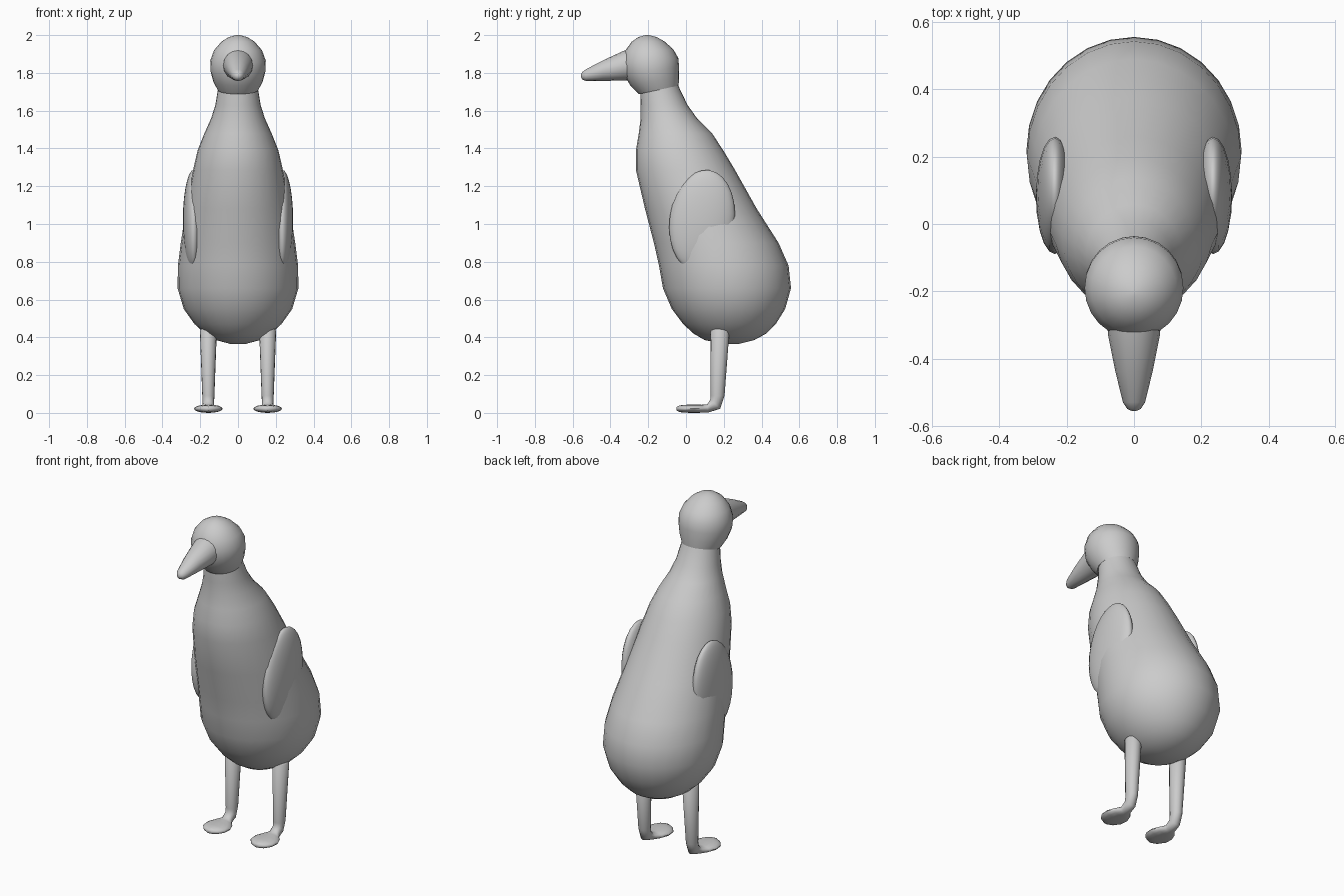
import bpy, bmesh
from math import sin, cos, pi, radians


def finish(bm, name, angle=50):
    bmesh.ops.recalc_face_normals(bm, faces=bm.faces[:])
    me = bpy.data.meshes.new(name)
    bm.to_mesh(me)
    bm.free()
    ob = bpy.data.objects.new(name, me)
    bpy.context.collection.objects.link(ob)
    bpy.ops.object.select_all(action='DESELECT')
    ob.select_set(True)
    bpy.context.view_layer.objects.active = ob
    bpy.ops.object.shade_smooth_by_angle(angle=radians(angle))
    return ob


def loft(name, rings, seg=16, x=0.0, angle=50):
    """Skin of ellipses: (centre y, centre z, half width, half depth, tilt)."""
    bm = bmesh.new()
    loops = []
    for y, z, rx, rd, tilt in rings:
        t = radians(tilt)
        loop = []
        for i in range(seg):
            a = 2 * pi * i / seg
            d = rd * sin(a)
            loop.append(bm.verts.new((x + rx * cos(a), y + d * cos(t), z + d * sin(t))))
        loops.append(loop)
    for a, b in zip(loops, loops[1:]):
        for i in range(seg):
            j = (i + 1) % seg
            bm.faces.new((a[i], a[j], b[j], b[i]))
    bm.faces.new(loops[0])
    bm.faces.new(loops[-1])
    return finish(bm, name, angle)


# Body and neck: (z, half width, front y, back y)
profile = [
    (0.365, 0.04, 0.20, 0.28), (0.385, 0.115, 0.10, 0.36), (0.42, 0.175, 0.04, 0.425),
    (0.47, 0.23, -0.015, 0.475), (0.55, 0.287, -0.075, 0.525), (0.66, 0.32, -0.122, 0.556),
    (0.78, 0.318, -0.143, 0.543), (0.90, 0.303, -0.17, 0.49), (1.08, 0.275, -0.217, 0.375),
    (1.285, 0.238, -0.265, 0.26), (1.39, 0.214, -0.265, 0.197), (1.48, 0.178, -0.25, 0.138),
    (1.56, 0.142, -0.24, 0.058), (1.63, 0.12, -0.24, 0.008), (1.72, 0.105, -0.243, -0.035),
    (1.78, 0.095, -0.24, -0.06),
]
loft("body", [((f + b) / 2, z, w, (b - f) / 2, 0) for z, w, f, b in profile], seg=28)

# Head
loft("head", [
    (-0.145, 1.71, 0.108, 0.108, 12), (-0.165, 1.755, 0.131, 0.131, 10),
    (-0.182, 1.81, 0.146, 0.147, 8), (-0.19, 1.865, 0.147, 0.15, 5),
    (-0.195, 1.92, 0.127, 0.128, 2), (-0.20, 1.965, 0.088, 0.088, 0),
    (-0.203, 1.99, 0.048, 0.048, 0), (-0.205, 2.0, 0.01, 0.01, 0),
], seg=24)

# Beak
loft("beak", [
    (-0.24, 1.85, 0.085, 0.085, 90), (-0.33, 1.838, 0.077, 0.079, 90),
    (-0.44, 1.812, 0.055, 0.054, 90), (-0.53, 1.788, 0.033, 0.031, 90),
    (-0.55, 1.785, 0.02, 0.019, 90), (-0.556, 1.784, 0.006, 0.006, 90),
])

for side, s in (("left", 1), ("right", -1)):
    # Wing: flattened ellipsoid sunk into the body
    bm = bmesh.new()
    bmesh.ops.create_uvsphere(bm, u_segments=20, v_segments=14, radius=1)
    wing = finish(bm, side + "_wing")
    wing.scale = (0.057, 0.172, 0.27)
    wing.rotation_euler = (radians(-8), 0, 0)
    wing.location = (s * 0.235, 0.085, 1.018)

    # Leg bending forward into a flat oval foot
    loft(side + "_leg_and_foot", [
        (0.18, 0.452, 0.03, 0.035, 0), (0.18, 0.435, 0.045, 0.05, 0),
        (0.167, 0.09, 0.032, 0.037, 0), (0.155, 0.047, 0.03, 0.036, -45),
        (0.115, 0.024, 0.034, 0.022, -85), (0.085, 0.022, 0.06, 0.021, -90),
        (0.045, 0.022, 0.076, 0.022, -90), (0.0, 0.022, 0.073, 0.021, -90),
        (-0.032, 0.022, 0.05, 0.018, -90), (-0.05, 0.022, 0.018, 0.01, -90),
    ], x=s * 0.157, angle=60)
